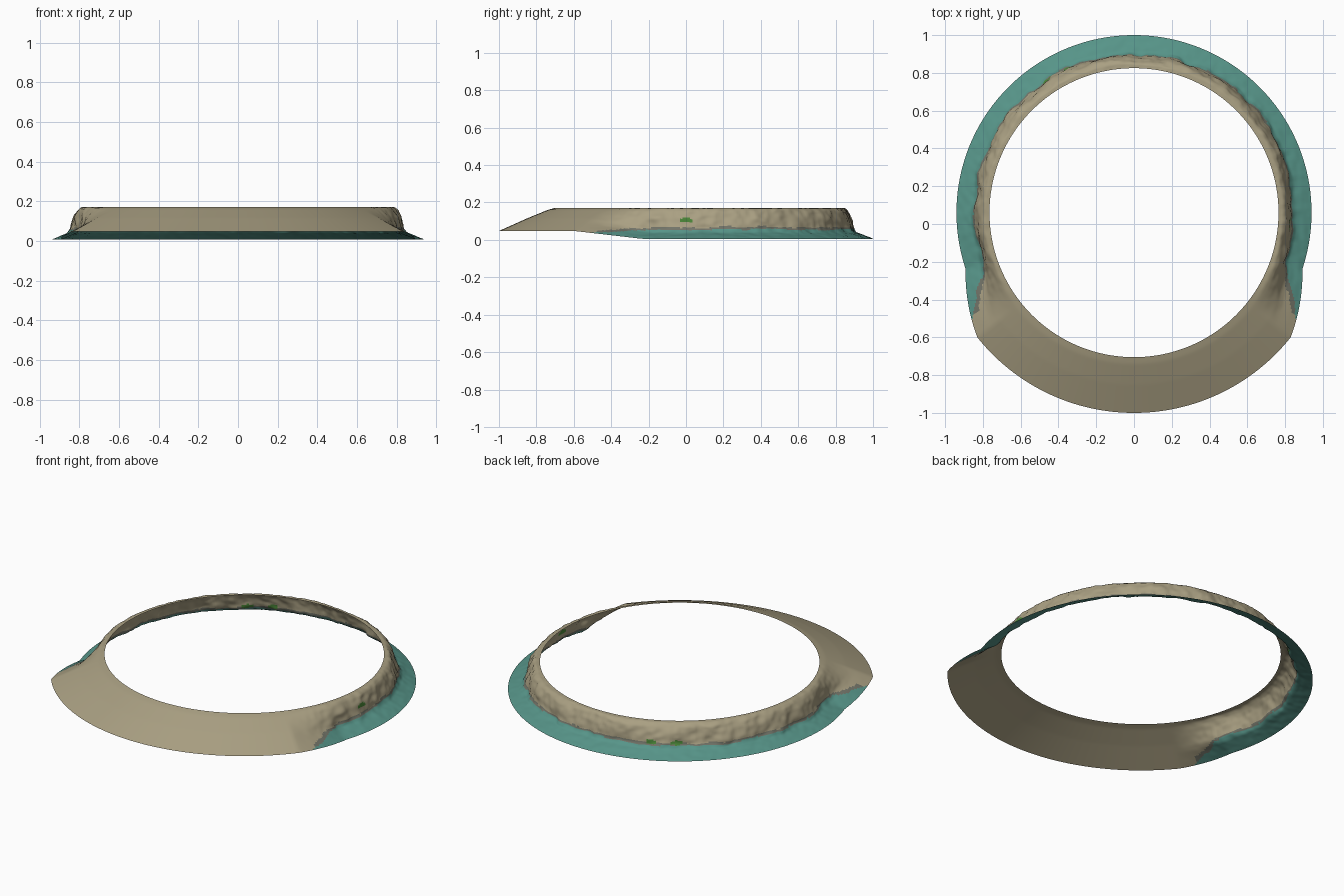
import bpy, bmesh, math
from mathutils import Vector, noise

if "Cube" in bpy.data.objects:
    bpy.data.objects.remove(bpy.data.objects["Cube"])

SEG, STEPS = 400, 30
CY = 0.06                      # centre of all the arcs
CLIFF = [(0.94, 0.006), (0.90, 0.022), (0.856, 0.040), (0.842, 0.058), (0.834, 0.090),
         (0.824, 0.125), (0.808, 0.155), (0.790, 0.169), (0.765, 0.170)]
RAMP = [(1.06, 0.048), (0.91, 0.115), (0.80, 0.160), (0.765, 0.170)]


def resample(pts, n):
    """Evenly spaced points along a profile."""
    lens = [math.dist(a, b) for a, b in zip(pts, pts[1:])]
    total, out = sum(lens), []
    for i in range(n + 1):
        d, k = total * i / n, 0
        while k < len(lens) - 1 and d > lens[k]:
            d -= lens[k]
            k += 1
        f = min(1, d / lens[k])
        out.append(tuple(a + (b - a) * f for a, b in zip(pts[k], pts[k + 1])))
    return out


def ramp_weight(deg):
    """0 on the cliff side, 1 on the smooth front ramp."""
    off = abs((deg + 90 + 180) % 360 - 180)      # degrees away from the front
    return max(0.0, min(1.0, (71.5 - off) / 20))


def rock(p):
    """Craggy noise, about -1 to 1."""
    return (noise.noise(p * 5) * 0.6 + noise.noise(p * 13) * 0.5
            + noise.noise(p * 30) * 0.3)


def material(name, rgb):
    m = bpy.data.materials.new(name)
    m.diffuse_color = (*rgb, 1)
    m.use_nodes = True
    m.node_tree.nodes["Principled BSDF"].inputs["Base Color"].default_value = m.diffuse_color
    return m


mats = [material("sand rock", (0.40, 0.35, 0.225)),
        material("teal water", (0.095, 0.30, 0.25)),
        material("wet grey rock", (0.17, 0.175, 0.14)),
        material("green moss", (0.07, 0.24, 0.04))]

cliff, ramp = resample(CLIFF, STEPS), resample(RAMP, STEPS)
bm = bmesh.new()
rings = []
for s in range(SEG):
    deg = 360 * s / SEG
    a = math.radians(deg)
    w = ramp_weight(deg)
    ring = []
    for k in range(STEPS + 1):
        r = cliff[k][0] * (1 - w) + ramp[k][0] * w
        z = cliff[k][1] * (1 - w) + ramp[k][1] * w
        # crags on the cliff face, small ripples on the water
        p = Vector((r * math.cos(a), r * math.sin(a), z))
        t = k / STEPS
        face = max(0, min(1, (t - 0.2) / 0.2, (1 - t) / 0.2))
        r += (1 - w) * face * 0.022 * rock(p)
        if 0 < k < STEPS:
            z += (1 - w) * (0.006 * face * rock(p + Vector((3, 1, 7)))
                            + 0.003 * noise.noise(p * 28))
        z = min(z, 0.17)
        ring.append(bm.verts.new((r * math.cos(a), r * math.sin(a) + CY, z)))
    rings.append(ring)

MOSS = [(-4, 0.105, 2.0), (114, 0.070, 1.8), (124, 0.070, 2.2)]   # angle, height, half width
for s in range(SEG):
    r0, r1 = rings[s], rings[(s + 1) % SEG]
    deg = 360 * (s + 0.5) / SEG
    w = ramp_weight(deg)
    for k in range(STEPS):
        f = bm.faces.new((r0[k], r1[k], r1[k + 1], r0[k + 1]))
        f.smooth = True
        c = f.calc_center_median()
        # water line, then a wet band, then dry rock
        line = 0.056 - 0.025 * w + 0.008 * noise.noise(c * 9)
        if w < 0.75 and c.z < line:
            f.material_index = 1
        elif w < 0.7 and c.z < line + 0.012:
            f.material_index = 2
        for ang, h, half in MOSS:
            d = abs((deg - ang + 180) % 360 - 180)
            if d < half and abs(c.z - h) < 0.014 * (1 - 0.4 * d / half):
                f.material_index = 3

bm.normal_update()
me = bpy.data.meshes.new("shore_ring")
bm.to_mesh(me)
bm.free()
for m in mats:
    me.materials.append(m)
ob = bpy.data.objects.new("shore_ring", me)
bpy.context.collection.objects.link(ob)
